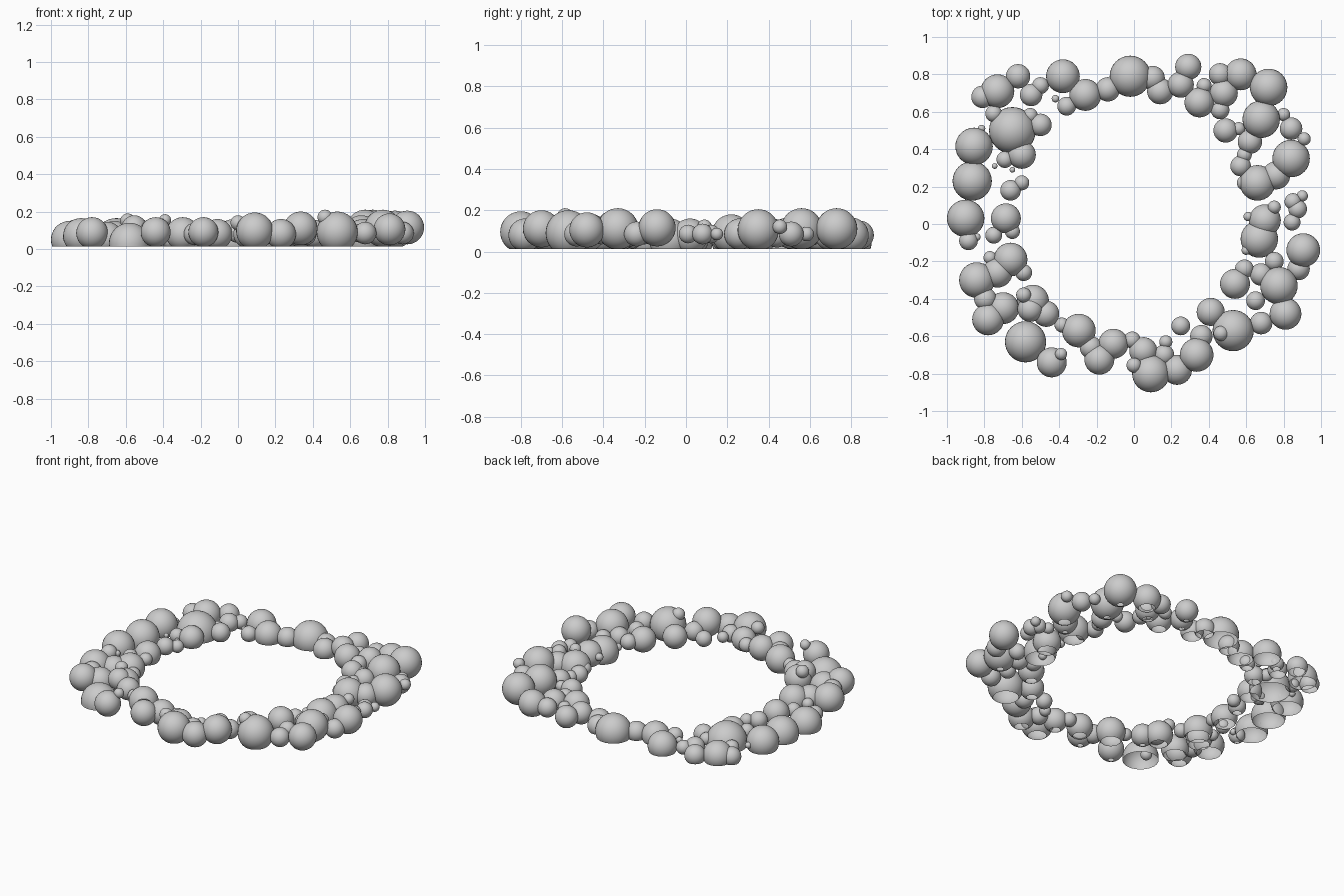
import bpy, bmesh
from mathutils import Matrix

CUT = 0.012  # level where every ball is sliced open underneath


def ball_group(name, default_z, balls):
    """One object of (x, y, radius[, z]) balls, open at the ground."""
    bm = bmesh.new()
    for x, y, r, *z in balls:
        h = z[0] if z else max(default_z, 0.02)
        bmesh.ops.create_uvsphere(bm, u_segments=32, v_segments=18, radius=r,
                                  matrix=Matrix.Translation((x, y, h)))
    bmesh.ops.bisect_plane(bm, geom=bm.verts[:] + bm.edges[:] + bm.faces[:],
                           plane_co=(0, 0, CUT), plane_no=(0, 0, 1), clear_inner=True)
    low = min(v.co.z for v in bm.verts)
    bmesh.ops.translate(bm, verts=bm.verts[:], vec=(0, 0, min(0, -low + CUT)))
    for f in bm.faces:
        f.smooth = True
    mesh = bpy.data.meshes.new(name)
    bm.to_mesh(mesh)
    bm.free()
    bpy.context.collection.objects.link(bpy.data.objects.new(name, mesh))


# back arc, low on the left and rising to the right corner
ball_group("back_left_balls", 0.05, [
    (-.81, .68, .06), (-.73, .71, .09), (-.62, .79, .065), (-.55, .69, .06),
    (-.50, .74, .045), (-.38, .79, .09), (-.36, .63, .05), (-.42, .67, .02),
    (-.26, .69, .085), (-.14, .72, .065), (-.02, .79, .11), (.10, .78, .065),
    (.14, .71, .07)])
ball_group("back_right_balls", 0.08, [
    (.25, .745, .07), (.29, .84, .07), (.35, .65, .08), (.375, .74, .04),
    (.46, .80, .06), (.48, .70, .075), (.57, .80, .085), (.72, .73, .10, .11),
    (.46, .61, .05), (.43, .65, .03), (.49, .50, .065)])

# right side
ball_group("right_balls", 0.085, [
    (.68, .56, .10, .11), (.80, .585, .035), (.84, .51, .06), (.91, .455, .035, .12),
    (.84, .35, .10, .105), (.56, .51, .035), (.62, .44, .065), (.59, .37, .04),
    (.57, .31, .055), (.66, .22, .095), (.76, .26, .075), (.59, .22, .04),
    (.75, .09, .035, .12), (.70, .02, .085, .075), (.67, -.08, .10, .06),
    (.61, .04, .025), (.85, .12, .045), (.90, .15, .03), (.875, .08, .05),
    (.845, .01, .045), (.60, -.14, .025), (.75, -.20, .05)])
ball_group("right_front_balls", 0.085, [
    (.59, -.24, .05), (.905, -.14, .09, .115), (.88, -.24, .06), (.68, -.27, .06),
    (.54, -.32, .08), (.775, -.33, .10, .11), (.65, -.41, .05),
    (.81, -.48, .085, .105), (.68, -.53, .06)])

# front arc, with a few loose balls riding above it
ball_group("front_balls", 0.08, [
    (.53, -.57, .11, .09), (.465, -.585, .04, .17), (.41, -.47, .075),
    (.25, -.545, .05), (.36, -.60, .06), (.335, -.70, .09, .11), (.23, -.78, .08),
    (.09, -.80, .10, .095), (0, -.755, .04, .14), (.05, -.68, .075), (.16, -.70, .055),
    (.17, -.63, .035), (-.01, -.62, .045), (-.11, -.64, .08), (-.185, -.725, .08, .09),
    (-.23, -.66, .06), (-.295, -.57, .09), (-.385, -.54, .04), (-.47, -.48, .07),
    (-.54, -.41, .085), (-.59, -.38, .04, .15), (-.58, -.63, .11, .03),
    (-.44, -.74, .08, .09)])
ball_group("loose_balls", 0.2, [
    (-.555, -.455, .068, .195), (-.60, -.60, .035, .13), (-.39, -.695, .032, .237)])

# left side, sunk deeper
ball_group("left_balls", 0.06, [
    (-.70, -.45, .085), (-.78, -.51, .085, .085), (-.795, -.40, .06, .08),
    (-.84, -.30, .095, .07), (-.73, -.26, .08), (-.66, -.19, .09), (-.59, -.26, .045),
    (-.77, -.18, .035), (-.65, -.04, .04), (-.685, .03, .08), (-.75, -.06, .045),
    (-.885, -.09, .05), (-.84, -.07, .02), (-.90, .03, .10, .05),
    (-.865, .23, .105, .05), (-.66, .18, .055), (-.60, .22, .04)])
ball_group("left_back_balls", 0.06, [
    (-.745, .31, .015), (-.65, .29, .015), (-.69, .345, .045), (-.60, .37, .075),
    (-.855, .415, .10), (-.65, .50, .125, .04), (-.50, .53, .06), (-.555, .58, .04),
    (-.75, .59, .045), (-.815, .51, .02)])
